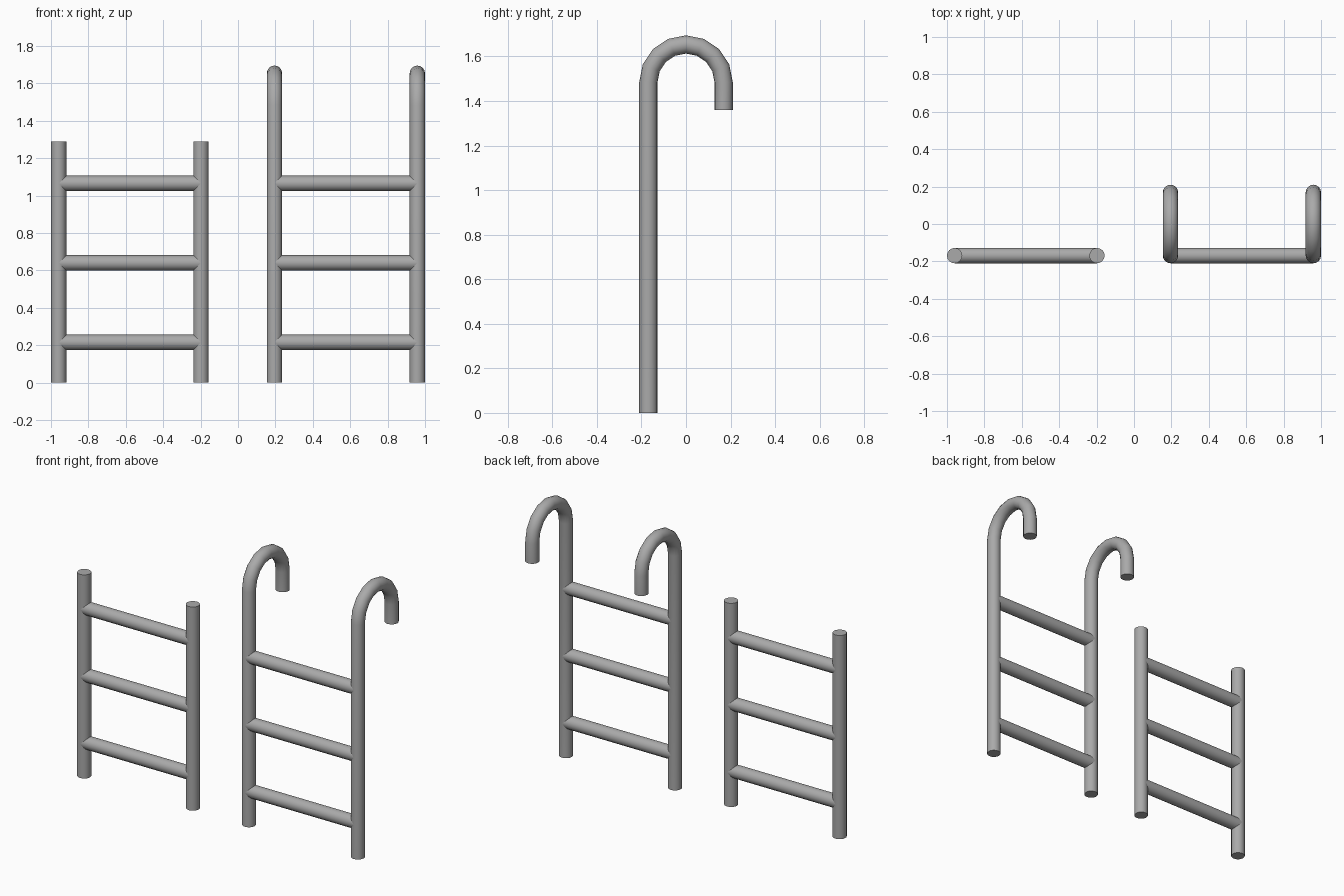
import bpy, bmesh
from math import pi, sin, cos
from mathutils import Vector

cube = bpy.data.objects.get("Cube")
if cube:
    bpy.data.objects.remove(cube)

RADIUS, SIDES = 0.041, 16
RAIL_Y, ARC_Z = -0.169, 1.485

steel = bpy.data.materials.new("brushed_grey_metal")
steel.use_nodes = True
GREY = (0.4, 0.4, 0.4, 1)
steel.diffuse_color = GREY
steel.node_tree.nodes["Principled BSDF"].inputs["Base Color"].default_value = GREY


def tube(name, stations, side):
    """Capped tube through (centre, direction) stations; side is normal to the path."""
    bm = bmesh.new()
    rings = []
    side = Vector(side)
    for centre, direction in stations:
        up = Vector(direction).cross(side)
        rings.append([bm.verts.new(Vector(centre) + RADIUS * (cos(a) * side + sin(a) * up))
                      for a in (2 * pi * i / SIDES for i in range(SIDES))])
    for low, high in zip(rings, rings[1:]):
        for i in range(SIDES):
            j = (i + 1) % SIDES
            bm.faces.new((low[i], low[j], high[j], high[i]))
    bm.faces.new(rings[0])
    bm.faces.new(rings[-1])
    bmesh.ops.recalc_face_normals(bm, faces=bm.faces)
    mesh = bpy.data.meshes.new(name)
    bm.to_mesh(mesh)
    bm.free()
    mesh.materials.append(steel)
    obj = bpy.data.objects.new(name, mesh)
    bpy.context.collection.objects.link(obj)
    bpy.ops.object.select_all(action="DESELECT")
    obj.select_set(True)
    bpy.context.view_layer.objects.active = obj
    bpy.ops.object.shade_smooth_by_angle(angle=pi / 5)


def straight_rail(name, x):
    tube(name, [((x, RAIL_Y, z), (0, 0, 1)) for z in (0, 1.29)], (1, 0, 0))


def hooked_rail(name, x):
    # Upright, half-circle handle, then a short drop at the back
    path = [((x, RAIL_Y, 0), (0, 0, 1))]
    for i in range(9):
        a = pi * i / 8
        path.append(((x, RAIL_Y * cos(a), ARC_Z - RAIL_Y * sin(a)), (0, sin(a), cos(a))))
    path.append(((x, -RAIL_Y, 1.36), (0, 0, -1)))
    tube(name, path, (1, 0, 0))


# Two ladder sections: a plain lower one and one with hooked handles
for section, rail, x0, x1 in (("lower", straight_rail, -0.959, -0.198),
                              ("hooked", hooked_rail, 0.195, 0.959)):
    rail(section + "_right_rail", x0)
    rail(section + "_left_rail", x1)
    for n in range(3):
        z = 0.215 + 0.425 * n
        tube(f"{section}_rung_{n + 1}", [((x, RAIL_Y, z), (1, 0, 0)) for x in (x0, x1)], (0, 1, 0))
